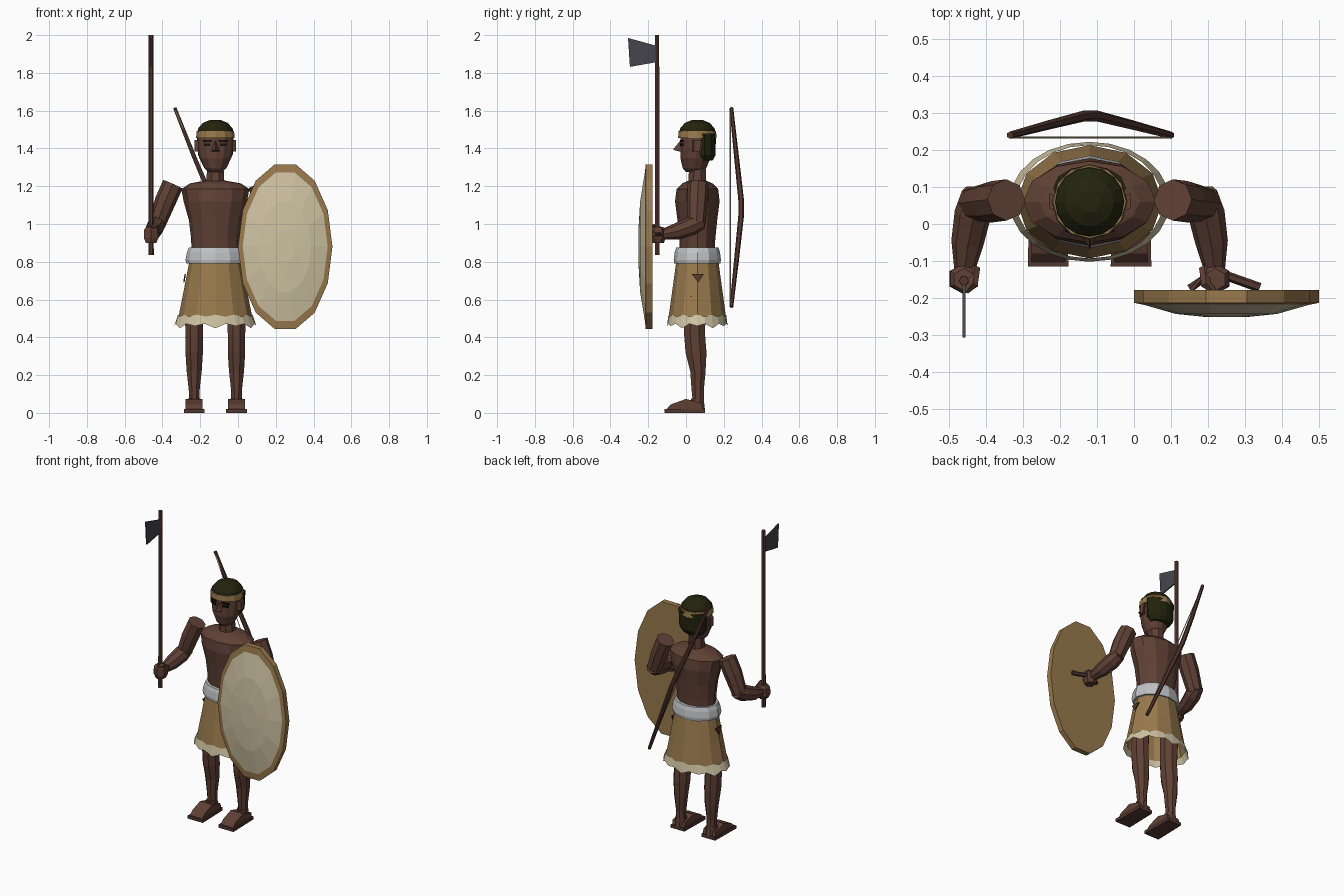
import bpy, bmesh, math
from mathutils import Vector

if "Cube" in bpy.data.objects:
    bpy.data.objects.remove(bpy.data.objects["Cube"])

CX = -0.12   # body centre line
CY = 0.06


def material(name, rgb):
    m = bpy.data.materials.new(name)
    m.diffuse_color = (*rgb, 1)
    m.use_nodes = True
    m.node_tree.nodes["Principled BSDF"].inputs["Base Color"].default_value = m.diffuse_color
    return m


SKIN = material("brown skin", (0.115, 0.052, 0.036))
WOOD = material("dark wood", (0.085, 0.038, 0.028))
TAN = material("tan hide", (0.32, 0.195, 0.075))
CREAM = material("cream hide", (0.62, 0.54, 0.36))
GREY = material("pale grey cloth", (0.53, 0.54, 0.56))
HAIR = material("dark hair", (0.016, 0.017, 0.004))
IRON = material("dark iron", (0.06, 0.06, 0.072))
BLACK = material("black", (0.008, 0.006, 0.005))


def finish(name, bm, *mats):
    bmesh.ops.recalc_face_normals(bm, faces=bm.faces)
    me = bpy.data.meshes.new(name)
    bm.to_mesh(me)
    bm.free()
    for m in mats:
        me.materials.append(m)
    ob = bpy.data.objects.new(name, me)
    bpy.context.collection.objects.link(ob)
    return ob


def skin_rings(bm, rings, caps=True):
    rows = [[bm.verts.new(p) for p in r] for r in rings]
    n = len(rows[0])
    for a, b in zip(rows, rows[1:]):
        for i in range(n):
            j = (i + 1) % n
            bm.faces.new((a[i], a[j], b[j], b[i]))
    if caps:
        bm.faces.new(rows[0])
        bm.faces.new(rows[-1])
    return rows


def loft(name, secs, n, mats, caps=True, phase=0.0, upright=True, rule=None):
    """Elliptical sections (cx, cy, height, rx, ry) stacked along z, or along y."""
    rings = []
    for cx, cy, h, rx, ry in secs:
        ring = []
        for i in range(n):
            t = math.tau * i / n + phase
            a, b = cx + rx * math.cos(t), cy + ry * math.sin(t)
            ring.append((a, b, h) if upright else (a, h, b))
        rings.append(ring)
    bm = bmesh.new()
    skin_rings(bm, rings, caps)
    if rule:
        for f in bm.faces:
            f.material_index = rule(f.calc_center_median())
    return finish(name, bm, *mats)


def tube(name, pts, radii, n, mat):
    """Tube following a path with a radius at each point."""
    pts = [Vector(p) for p in pts]
    rings = []
    for i, p in enumerate(pts):
        d = (pts[min(i + 1, len(pts) - 1)] - pts[max(i - 1, 0)]).normalized()
        u = d.cross(Vector((1, 0, 0))).normalized() if abs(d.x) < 0.9 else d.cross(Vector((0, 0, 1))).normalized()
        v = d.cross(u)
        rings.append([p + radii[i] * (u * math.cos(math.tau * k / n) + v * math.sin(math.tau * k / n))
                      for k in range(n)])
    bm = bmesh.new()
    skin_rings(bm, rings)
    return finish(name, bm, mat)


def prism(name, outline, offset, mat):
    """Flat outline of 3D points extruded by an offset vector."""
    o = Vector(offset)
    bm = bmesh.new()
    skin_rings(bm, [[Vector(p) for p in outline], [Vector(p) + o for p in outline]])
    return finish(name, bm, mat)


def body(h, rx, ry, dy=0.0):
    return (CX, CY + dy, h, rx, ry)


# Torso and neck
loft("torso", [body(0.80, .125, .09), body(0.92, .128, .095), body(1.02, .14, .105),
               body(1.12, .168, .118), body(1.185, .18, .11), body(1.215, .135, .08),
               body(1.23, .05, .045)], 12, [SKIN])
loft("neck", [body(1.20, .053, .052), body(1.32, .046, .047)], 8, [SKIN], phase=math.pi / 8)

# Head, hair and headband
loft("head", [body(1.275, .035, .04, -.02), body(1.295, .058, .062, -.015),
              body(1.35, .085, .08, -.01), body(1.41, .097, .09), body(1.48, .096, .09),
              body(1.52, .07, .07)], 12, [SKIN])
loft("hair_cap", [body(1.475, .095, .096), body(1.505, .092, .092), body(1.535, .066, .066),
                  body(1.55, .03, .03)], 16, [HAIR])
loft("back_hair", [body(1.335, .07, .045, .035), body(1.365, .092, .06, .037),
                   body(1.48, .098, .06, .038)], 12, [HAIR])
loft("headband", [body(1.455, .102, .102), body(1.492, .099, .099)], 12, [TAN])
prism("nose", [(CX, -.03, 1.44), (CX, -.068, 1.392), (CX, -.02, 1.38)], (.002, 0, 0), SKIN)
bm = bmesh.new()
tip, top = bm.verts.new((CX, -.068, 1.395)), bm.verts.new((CX, -.028, 1.445))
lo, ro = bm.verts.new((CX - .026, -.02, 1.382)), bm.verts.new((CX + .026, -.02, 1.382))
for f in ((tip, top, lo), (tip, ro, top), (tip, lo, ro), (top, ro, lo)):
    bm.faces.new(f)
finish("nose_sides", bm, SKIN)

# Belt and skirt
loft("belt", [body(.79, .153, .122), body(.81, .158, .125), body(.85, .15, .12),
              body(.875, .14, .112)], 12, [GREY])
loft("skirt", [body(.80, .138, .112), body(.66, .165, .131), body(.50, .197, .153)],
     12, [TAN], caps=False)
hem = loft("skirt_hem", [body(.52, .198, .153), body(.46, .217, .162)], 24, [CREAM], caps=False)
for i, v in enumerate(hem.data.vertices):
    if i >= 24:
        v.co.z += (.0, .012, -.012, .012)[i % 4]
    else:
        v.co.z += (.0, -.01)[i % 2]

for s, side in ((-1, "right"), (1, "left")):
    def P(dx, y, z):
        return (CX + s * dx, y, z)

    # Eyes, brows and ears
    for part, z0, z1, w in (("eye", 1.413, 1.426, .017), ("brow", 1.433, 1.445, .024)):
        prism(f"{side}_{part}", [P(.042 - w, -.032, z0), P(.042 + w, -.021, z0),
                                 P(.042 + w, -.021, z1), P(.042 - w, -.032, z1)],
              (0, .008, 0), BLACK)
    prism(f"{side}_ear", [P(.09, .035, 1.385), P(.09, .065, 1.385), P(.09, .075, 1.445),
                          P(.09, .035, 1.445)], (s * .02, .008, 0), SKIN)

    # Arms: upper arm, forearm and gripping hand
    tube(f"{side}_upper_arm", [P(.225, .065, 1.21), P(.265, .06, 1.12), P(.31, .055, 1.0)],
         [.056, .056, .047], 8, SKIN)
    tube(f"{side}_forearm", [P(.305, .085, 1.015), P(.315, .03, .99), P(.33, -.05, .96),
                             P(.338, -.125, .945)], [.04, .05, .044, .028], 8, SKIN)
    hx = CX + s * .34
    loft(f"{side}_hand", [(hx, -.15, .90, .032, .032), (hx, -.148, .925, .044, .042),
                          (hx, -.148, .97, .042, .042), (hx, -.15, .985, .03, .03)],
         6, [SKIN], phase=math.pi / 6)
    tube(f"{side}_thumb", [P(.31, -.12, .96), P(.315, -.165, .99), P(.335, -.18, .985)],
         [.015, .014, .01], 5, SKIN)

    # Legs with slightly bent knees
    lx = CX + s * .112
    loft(f"{side}_leg", [(lx, .065, .07, .03, .033), (lx, .062, .12, .031, .035),
                         (lx, .063, .22, .043, .044), (lx, .053, .32, .05, .06),
                         (lx, .045, .42, .05, .06), (lx, .05, .62, .056, .062)], 8, [SKIN],
         phase=math.pi / 8)
    loft(f"{side}_ankle", [(lx, .06, .02, .04, .043), (lx, .06, .075, .034, .037)], 8, [SKIN],
         phase=math.pi / 8)

    # Foot wedge on a flat sole
    prism(f"{side}_foot", [(lx - .045, .092, .018), (lx - .045, .085, .05), (lx - .045, .0, .074),
                           (lx - .045, -.08, .045), (lx - .045, -.105, .018)], (.09, 0, 0), SKIN)
    prism(f"{side}_sole", [(lx - .055, -.115, 0), (lx + .055, -.115, 0),
                           (lx + .05, .1, 0), (lx - .05, .1, 0)], (0, 0, .02), WOOD)

    # Small dark patch on the skirt side
    prism(f"{side}_skirt_patch", [P(.156, .03, .735), P(.156, .095, .735), P(.163, .065, .69)],
          (s * .007, 0, 0), WOOD)

# Polearm: shaft with a thin blade
HX, HY = CX - .34, -.153
loft("polearm_shaft", [(HX, HY, .835, .014, .014), (HX, HY, 2.0, .013, .013)], 6, [WOOD])
prism("polearm_blade", [(HX - .004, -.307, 1.985), (HX - .004, -.155, 1.943),
                        (HX - .004, -.155, 1.857), (HX - .004, -.297, 1.832)], (.008, 0, 0), IRON)

# Shield: tan back and rim, domed cream front
SX, SZ, W, H = .25, .88, .25, .447


def shield_ring(y, k):
    return (SX, SZ, y, W * k, H * k)


loft("shield", [shield_ring(-.178, .93), shield_ring(-.178, 1), shield_ring(-.213, 1),
                shield_ring(-.218, .9), shield_ring(-.243, .55), shield_ring(-.252, .2)],
     14, [TAN, CREAM], phase=math.pi / 2 + math.pi / 14, upright=False,
     rule=lambda c: 1 if c.y < -.2165 and (((c.x - SX) / W) ** 2 + ((c.z - SZ) / H) ** 2) < .78 else 0)
tube("shield_grip", [(.15, -.175, .945), (.19, -.15, .945), (.25, -.14, .945), (.34, -.172, .945)],
     [.013] * 4, 6, WOOD)

# Bow across the back with its string
top, low = (-.335, .24, 1.615), (.10, .24, .56)
tube("bow", [top, (-.23, .268, 1.35), (-.135, .292, 1.125), (-.1, .292, 1.045),
             (-.005, .268, .815), low], [.010, .013, .015, .015, .013, .010], 6, WOOD)
tube("bow_string", [(-.335, .234, 1.61), (.10, .234, .565)], [.003, .003], 4, CREAM)
